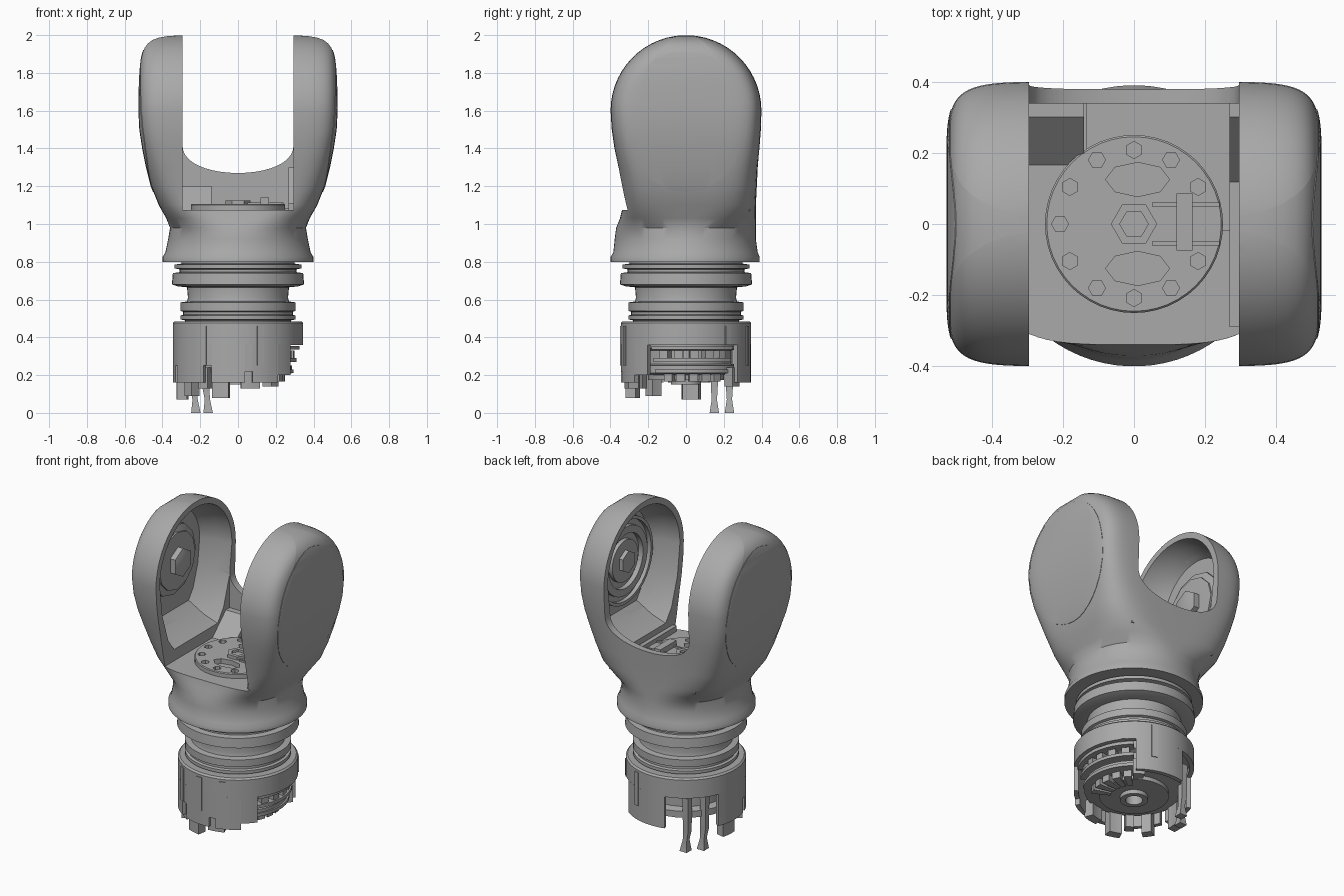
import bpy, bmesh, math
from mathutils import Matrix, Vector

if "Cube" in bpy.data.objects:
    bpy.data.objects.remove(bpy.data.objects["Cube"])

grey = bpy.data.materials.new("machine_grey")
grey.use_nodes = True
tone = (0.4, 0.4, 0.4, 1)
grey.diffuse_color = tone
grey.node_tree.nodes["Principled BSDF"].inputs["Base Color"].default_value = tone


def finish(name, bm):
    bmesh.ops.recalc_face_normals(bm, faces=bm.faces)
    mesh = bpy.data.meshes.new(name)
    bm.to_mesh(mesh)
    bm.free()
    mesh.materials.append(grey)
    ob = bpy.data.objects.new(name, mesh)
    bpy.context.collection.objects.link(ob)
    smooth(ob)
    return ob


def smooth(ob):
    bpy.ops.object.select_all(action="DESELECT")
    ob.select_set(True)
    bpy.context.view_layer.objects.active = ob
    bpy.ops.object.shade_smooth_by_angle(angle=math.radians(35))


def loft(name, rings):
    """Skin closed loops of points and cap both ends."""
    bm = bmesh.new()
    loops = [[bm.verts.new(p) for p in ring] for ring in rings]
    n = len(loops[0])
    for a, b in zip(loops, loops[1:]):
        for i in range(n):
            j = (i + 1) % n
            bm.faces.new((a[i], a[j], b[j], b[i]))
    bm.faces.new(loops[0])
    bm.faces.new(loops[-1])
    return finish(name, bm)


def lathe(name, profile, sides=48, matrix=Matrix()):
    """Turn (radius, height) points around z, then place them."""
    rings = []
    for r, h in profile:
        turn = [2 * math.pi * i / sides for i in range(sides)]
        rings.append([matrix @ Vector((r * math.cos(a), r * math.sin(a), h)) for a in turn])
    return loft(name, rings)


def sector(name, start, end, inner, outer, low, high):
    """Curved block between two angles in degrees."""
    steps = max(1, round((end - start) / 6))
    rings = []
    for i in range(steps + 1):
        a = math.radians(start + (end - start) * i / steps)
        rings.append([(r * math.cos(a), r * math.sin(a), z) for r, z in
                      ((inner, low), (outer, low), (outer, high), (inner, high))])
    return loft(name, rings)


def box(name, x, y, z):
    return loft(name, [[(x[0], y[0], h), (x[1], y[0], h), (x[1], y[1], h), (x[0], y[1], h)]
                       for h in z])


def cut(ob, tools, operation="DIFFERENCE"):
    for tool in tools:
        tool.hide_render = True
        mod = ob.modifiers.new("cut", "BOOLEAN")
        mod.object, mod.operation, mod.solver = tool, operation, "EXACT"
        bpy.context.view_layer.objects.active = ob
        bpy.ops.object.modifier_apply(modifier=mod.name)
        bpy.data.objects.remove(tool)
    smooth(ob)


def side_axis(side, z):
    """Turn local z towards the given side, at height z."""
    return Matrix.Translation((0, 0, z)) @ Matrix.Rotation(side * math.pi / 2, 4, "Y")


def spow(v, e):
    return math.copysign(abs(v) ** e, v)


def section(z, half, front, back, n, count=72):
    ring = []
    for i in range(count):
        a = 2 * math.pi * (i + 0.5) / count
        c, s = spow(math.cos(a), 2 / n), spow(math.sin(a), 2 / n)
        ring.append((half * c, (back if s > 0 else front) * s, z))
    return ring


def puck_section(rise, n=8):
    """Slice of the arms' round top, a puck with rounded rims."""
    half = .525 * (1 - (rise / .4) ** n) ** (1 / n)
    half -= .02 * (rise / .4) ** 2
    ring = []
    for x, y, z in section(1.6 + rise, half, 1, 1, n):
        depth = .4 * (1 - abs(x / .525) ** n) ** (1 / n)
        edge = max(abs(y) * .02, math.sqrt(max(0, depth ** 2 - rise ** 2)))
        ring.append((x, math.copysign(edge, y), z))
    return ring


def cup_cutter(side):
    """Tapered hollow for the inner face of one arm."""
    line = [(.365 * math.cos(a), .365 * math.sin(a))
            for a in (math.pi * i / 24 for i in range(25))]
    line += [(-.34, -.2), (-.28, -.38), (-.22, -.46), (.22, -.46), (.28, -.38), (.34, -.2)]
    return loft("cup_cutter", [[(side * x, y * k, mid + z * k) for y, z in line]
                               for x, k, mid in ((.28, 1, 1.6), (.38, .92, 1.61), (.465, .77, 1.62))])


# Forked housing: round base flange swelling into two rounded arms
levels = [(.8, .4, .4, .39, 2), (.825, .4, .4, .39, 2), (.85, .385, .385, .38, 2),
          (.92, .37, .378, .37, 2), (.98, .36, .37, .37, 2.2), (1.03, .38, .35, .37, 3),
          (1.1, .42, .333, .37, 4.4), (1.2, .46, .345, .375, 5),
          (1.3, .485, .36, .38, 6), (1.4, .505, .38, .39, 7), (1.5, .52, .394, .397, 7.6)]
rings = [section(*row) for row in levels]
rings += [puck_section(.4 * math.sin(math.pi / 2 * k / 14.3)) for k in range(15)]
housing = loft("fork_housing", rings)

# Oval cover panels on the outer sides of the arms
for side, label in ((1, "left"), (-1, "right")):
    panel = loft(label + "_arm_cover", rings)
    panel.data.transform(Matrix.Diagonal((1.005, 1, 1, 1)))
    oval = lathe("oval_cutter", [(1, .42), (1, .6)], 40,
                 side_axis(side, 1.545) @ Matrix.Diagonal((.375, .325, 1, 1)))
    cut(panel, [oval], "INTERSECT")
    cut(panel, [cup_cutter(side)])

# Channel between the arms, a rounded saddle through the back wall, and hollow cups
slot = box("slot_cutter", (-.295, .295), (-.6, .338), (1.075, 2.2))
curve = [(.295 * math.cos(a), 1.43 + .16 * spow(math.sin(a), .8))
         for a in (math.pi * (1 + i / 20) for i in range(21))]
saddle_line = curve + [(.295, 2.2), (-.295, 2.2)]
saddle = loft("saddle_cutter", [[(x, y, z) for x, z in saddle_line] for y in (.2, .6)])
cut(housing, [slot, saddle, cup_cutter(1), cup_cutter(-1)])

# Joint hubs inside the cups
lathe("right_hub", [(.22, .48), (.22, .45), (.18, .435), (.18, .425), (.1, .42)], 12, side_axis(-1, 1.59))
lathe("right_hub_nut", [(.09, .44), (.09, .385), (.06, .375)], 6, side_axis(-1, 1.59))
lathe("left_hub", [(.27, .48), (.27, .42), (.25, .42), (.25, .445), (.215, .445),
                   (.215, .42), (.17, .42), (.17, .45), (.13, .45), (.13, .425), (.05, .425)],
      36, side_axis(1, 1.59))
lathe("left_hub_nut", [(.07, .46), (.07, .4)], 6, side_axis(1, 1.59))

# Floor between the arms: sloping gussets, raised plate and drilled output flange
for label, xs, front, top in (("right", (-.3, -.14), .16, 1.2), ("left", (.268, .3), .08, 1.3)):
    loft(label + "_gusset", [[(x, front, 1.07), (x, .34, 1.07), (x, .34, top), (x, .3, top)]
                             for x in xs])
box("floor_plate", (-.135, .268), (-.02, .345), (1.07, 1.082))
box("side_plate", (.268, .3), (-.29, .3), (1.07, 1.11))
flange = lathe("output_flange", [(.25, 1.05), (.25, 1.1), (.245, 1.105)])
holes = [lathe("hole_cutter", [(.024, 1.07), (.024, 1.2)], 6,
               Matrix.Rotation(math.radians(30 * i), 4, "Z") @ Matrix.Translation((.208, 0, 0)))
         for i in range(1, 12)]
pockets = [lathe("pocket_cutter", [(1, 1.07), (1, 1.2)], 8,
                 Matrix.Translation((.01, y, 0)) @ Matrix.Diagonal((.09, .048, 1, 1)))
           for y in (-.125, .125)]
cut(flange, holes + pockets)
lathe("flange_hex_nut", [(.065, 1.09), (.065, 1.125), (.04, 1.125), (.04, 1.11)], 6)
box("flange_crossbar", (.12, .165), (-.075, .085), (1.09, 1.14))
for y in (-.055, .055):
    box("flange_rail", (.05, .24), (y - .006, y + .006), (1.09, 1.115))

# Turned neck with seal rings and grooves
lathe("neck", [(.3, .82), (.3, .79), (.335, .785), (.335, .765), (.31, .76), (.31, .745),
               (.345, .74), (.35, .68), (.32, .67), (.27, .665), (.265, .61), (.27, .59),
               (.305, .585), (.305, .54), (.29, .535), (.29, .52), (.305, .515),
               (.305, .495), (.28, .49), (.28, .46)])

# Lower can: full ring on top, broken skirt with windows and notches below
lathe("lower_can", [(.2, .48), (.335, .485), (.345, .475), (.345, .36), (.318, .36),
                    (.318, .4), (.2, .4)])
skirt = [(52, 104, .16), (158, 196, .16), (196, 202, .25), (202, 238, .16), (238, 246, .25),
         (246, 276, .16), (276, 283, .22), (283, 308, .16), (308, 324, .2)]
for start, end, low in skirt:
    sector("can_skirt", start, end, .318, .345, low, .365)
for angle in (238, 265, 290, 40, 70):
    sector("can_rib", angle - 3, angle + 3, .335, .35, .36 if angle == 40 else .25, .46)

# Inner core with a bored end disc
lathe("inner_core", [(.27, .45), (.27, .34), (.24, .33), (.24, .26), (.285, .25),
                     (.285, .21), (.2, .2), (.2, .175), (.08, .175), (.08, .15),
                     (.05, .15), (.05, .26)], 32)

# Connector shelves and sockets behind the side window
for z, reach in ((.345, .325), (.28, .31), (.22, .295)):
    sector("connector_shelf", -34, 50, .1, reach, z - .01, z + .01)
for i in range(5):
    angle = -28 + 16 * i
    sector("connector_socket", angle, angle + 9, .2, .3, .27, .33)
    sector("lower_socket", angle, angle + 11, .14, .25, .165, .22)

# Contact tabs hanging below the can rim
for angle, width, low in ((175, 9, .07), (215, 6, .09), (253, 8, .08),
                          (282, 9, .13), (55, 6, .14), (235, 5, .13)):
    sector("contact_tab", angle - width, angle + width, .27, .325, low, .24)

# Two long cable prongs with splayed feet
for x, y in ((-.235, .15), (-.17, .23)):
    rows = ((.34, .02, 0), (.13, .018, 0), (.07, .014, .008), (0, .025, .012))
    loft("cable_prong", [[(x + shift + sx * w, y + sy * w, z)
                          for sx, sy in ((-1, -1), (1, -1), (1, 1), (-1, 1))]
                         for z, w, shift in rows])
